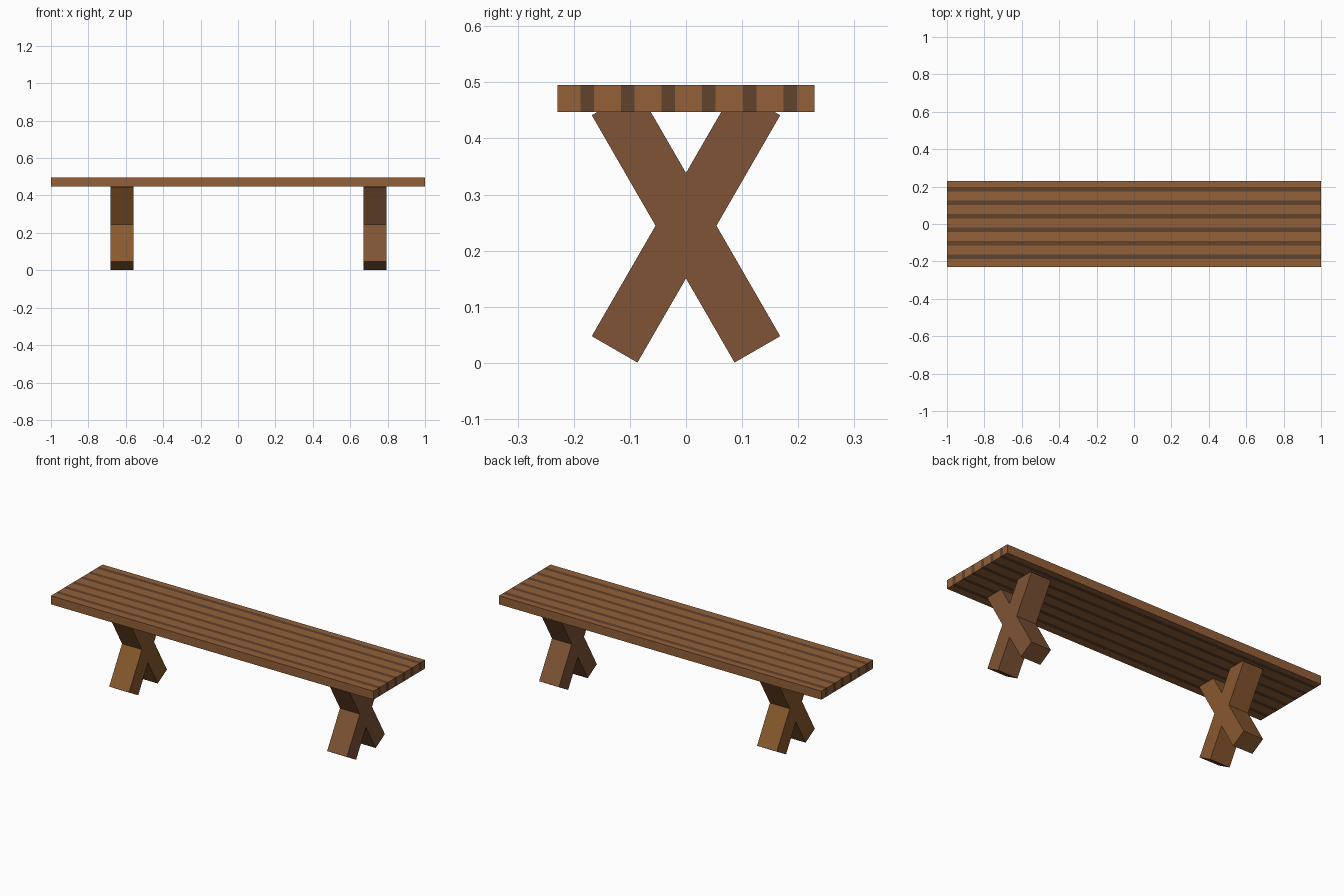
import bpy
import bmesh
from math import sin, cos, radians

if "Cube" in bpy.data.objects:
    bpy.data.objects.remove(bpy.data.objects["Cube"])


def material(name, rgb):
    m = bpy.data.materials.new(name)
    m.diffuse_color = (*rgb, 1)
    m.use_nodes = True
    m.node_tree.nodes["Principled BSDF"].inputs["Base Color"].default_value = m.diffuse_color
    return m


def add_object(name, bm, mats):
    bmesh.ops.recalc_face_normals(bm, faces=bm.faces)
    mesh = bpy.data.meshes.new(name)
    bm.to_mesh(mesh)
    bm.free()
    for m in mats:
        mesh.materials.append(m)
    obj = bpy.data.objects.new(name, mesh)
    bpy.context.collection.objects.link(obj)
    return obj


light_wood = material("light_wood", (0.29, 0.117, 0.04))
dark_wood = material("dark_wood", (0.12, 0.056, 0.028))
left_wood = material("left_leg_wood", (0.25, 0.10, 0.028))
right_wood = material("right_leg_wood", (0.21, 0.088, 0.036))

# Seat: one flat slab, split into light planks with flush dark strips
SEAT_BOTTOM, SEAT_TOP, HALF_DEPTH = 0.447, 0.495, 0.229
STRIP, PITCH, FIRST = 0.024, 0.0723, -0.176
centres = [FIRST + i * PITCH for i in range(6)]

bm = bmesh.new()
bmesh.ops.create_cube(bm, size=1)
bmesh.ops.scale(bm, vec=(2, 2 * HALF_DEPTH, SEAT_TOP - SEAT_BOTTOM), verts=bm.verts)
bmesh.ops.translate(bm, vec=(0, 0, (SEAT_BOTTOM + SEAT_TOP) / 2), verts=bm.verts)
for c in centres:
    for edge in (c - STRIP / 2, c + STRIP / 2):
        bmesh.ops.bisect_plane(bm, geom=bm.verts[:] + bm.edges[:] + bm.faces[:],
                               plane_co=(0, edge, 0), plane_no=(0, 1, 0))
for f in bm.faces:
    y = f.calc_center_median().y
    f.material_index = int(any(abs(y - c) < STRIP / 2 for c in centres))
add_object("seat", bm, [light_wood, dark_wood])

# Legs: X-shaped trestles, two beams crossing at 60 degrees to the floor
ANGLE, BEAM, LENGTH, THICK, MID_Z = radians(60), 0.094, 0.509, 0.123, 0.2445


def trestle(name, x, mat):
    h, l = BEAM / 2, LENGTH / 2
    dy, dz = cos(ANGLE), sin(ANGLE)
    quarter = [(h / dz, 0), (l * dy + h * dz, l * dz - h * dy),
               (l * dy - h * dz, l * dz + h * dy), (0, h / dy)]
    upper = quarter + [(-y, z) for y, z in quarter[-2::-1]]
    outline = upper + [(y, -z) for y, z in upper[-2:0:-1]]
    bm = bmesh.new()
    face = bm.faces.new([bm.verts.new((x - THICK / 2, y, MID_Z + z)) for y, z in outline])
    side = bmesh.ops.extrude_face_region(bm, geom=[face], use_keep_orig=True)["geom"]
    moved = [v for v in side if isinstance(v, bmesh.types.BMVert)]
    bmesh.ops.translate(bm, vec=(THICK, 0, 0), verts=moved)
    return add_object(name, bm, [mat])


trestle("left_leg", -0.62, left_wood)
trestle("right_leg", 0.732, right_wood)
